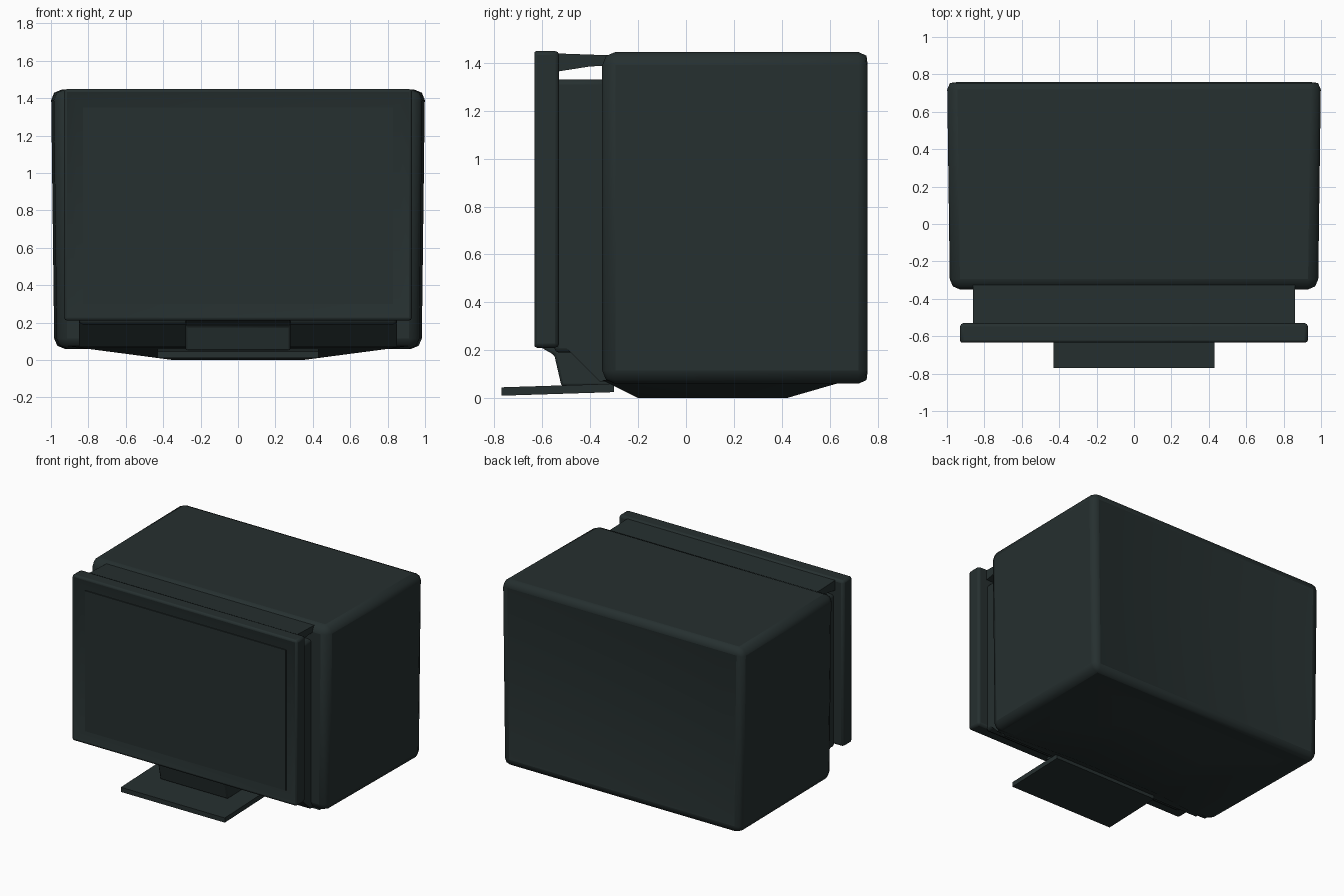
import bpy, bmesh
from mathutils import Vector

cube = bpy.data.objects.get("Cube")
if cube:
    bpy.data.objects.remove(cube, do_unlink=True)

COLOUR = (0.019, 0.029, 0.029, 1)
mat = bpy.data.materials.new("dark slate plastic")
mat.use_nodes = True
mat.diffuse_color = COLOUR
bsdf = mat.node_tree.nodes["Principled BSDF"]
bsdf.inputs["Base Color"].default_value = COLOUR
bsdf.inputs["Roughness"].default_value = 0.7


def finish(name, bm, bevel=0, segments=2):
    """Turn a bmesh into a smooth, bevelled object."""
    bmesh.ops.recalc_face_normals(bm, faces=bm.faces)
    mesh = bpy.data.meshes.new(name)
    bm.to_mesh(mesh)
    bm.free()
    mesh.materials.append(mat)
    ob = bpy.data.objects.new(name, mesh)
    bpy.context.collection.objects.link(ob)
    if bevel:
        mod = ob.modifiers.new("bevel", "BEVEL")
        mod.width, mod.segments = bevel, segments
        mod.limit_method = "ANGLE"
    bpy.ops.object.select_all(action="DESELECT")
    ob.select_set(True)
    bpy.context.view_layer.objects.active = ob
    bpy.ops.object.shade_smooth_by_angle(angle=0.7)
    return ob


def box(x, y, z):
    """Box from (low, high) ranges."""
    bm = bmesh.new()
    bmesh.ops.create_cube(bm, size=1)
    for v in bm.verts:
        v.co = Vector([r[0] if c < 0 else r[1] for r, c in zip((x, y, z), v.co)])
    return bm


def recess(bm, y_dir, border, depth):
    """Inset the face that looks along y_dir and sink it."""
    face = max(bm.faces, key=lambda f: f.normal.y * y_dir)
    bmesh.ops.inset_region(bm, faces=[face], thickness=border)
    for v in face.verts:
        v.co.y -= y_dir * depth


def profile_x(name, points, half_width, bevel=0):
    """Extrude a (y, z) side profile across x."""
    bm = bmesh.new()
    face = bm.faces.new([bm.verts.new((-half_width, y, z)) for y, z in points])
    new = bmesh.ops.extrude_face_region(bm, geom=[face])["geom"]
    for v in new:
        if isinstance(v, bmesh.types.BMVert):
            v.co.x = half_width
    return finish(name, bm, bevel)


# Rear cabinet, slightly narrower at the bottom, with a sunken back panel
bm = box((-1, 1), (-0.35, 0.775), (0.06, 1.445))
recess(bm, 1, 0.09, 0.02)
for v in bm.verts:
    if v.co.z < 0.5:
        v.co.x *= 0.983
    if v.co.y < 0:
        v.co.x *= 0.985
finish("cabinet", bm, 0.055)

# Front bezel with sunken screen area
bm = box((-0.93, 0.93), (-0.64, -0.53), (0.21, 1.45))
recess(bm, -1, 0.09, 0.025)
finish("screen_bezel", bm, 0.018)

# Screen plate
finish("screen", box((-0.83, 0.83), (-0.622, -0.614), (0.3, 1.35)))

# Core and top bridge joining the bezel to the cabinet
finish("connecting_core", box((-0.85, 0.85), (-0.55, -0.33), (0.19, 1.33)), 0.02)
profile_x("top_bridge", [(-0.56, 1.44), (-0.28, 1.43), (-0.28, 1.39),
                         (-0.4, 1.385), (-0.56, 1.36)], 0.86)

# Neck under the bezel
profile_x("stand_neck", [(-0.62, 0.22), (-0.55, 0.18), (-0.52, 0.05),
                         (-0.28, 0.05), (-0.28, 0.22)], 0.28, 0.01)

# Lower chin of the cabinet behind the neck
profile_x("lower_chin", [(-0.5, 0.21), (-0.36, 0.07), (-0.3, 0.07),
                         (-0.3, 0.21)], 0.85)

# Foot plate reaching forward beyond the screen
profile_x("foot_plate", [(-0.77, 0.045), (-0.3, 0.06), (-0.3, 0.025),
                         (-0.77, 0.01)], 0.43)

# Shallow keel under the cabinet
bm = box((-0.92, 0.92), (-0.35, 0.68), (0, 0.075))
for v in bm.verts:
    if v.co.z < 0.03:
        v.co.x *= 0.38
        v.co.y = -0.2 if v.co.y < 0 else 0.42
finish("underside_keel", bm)
